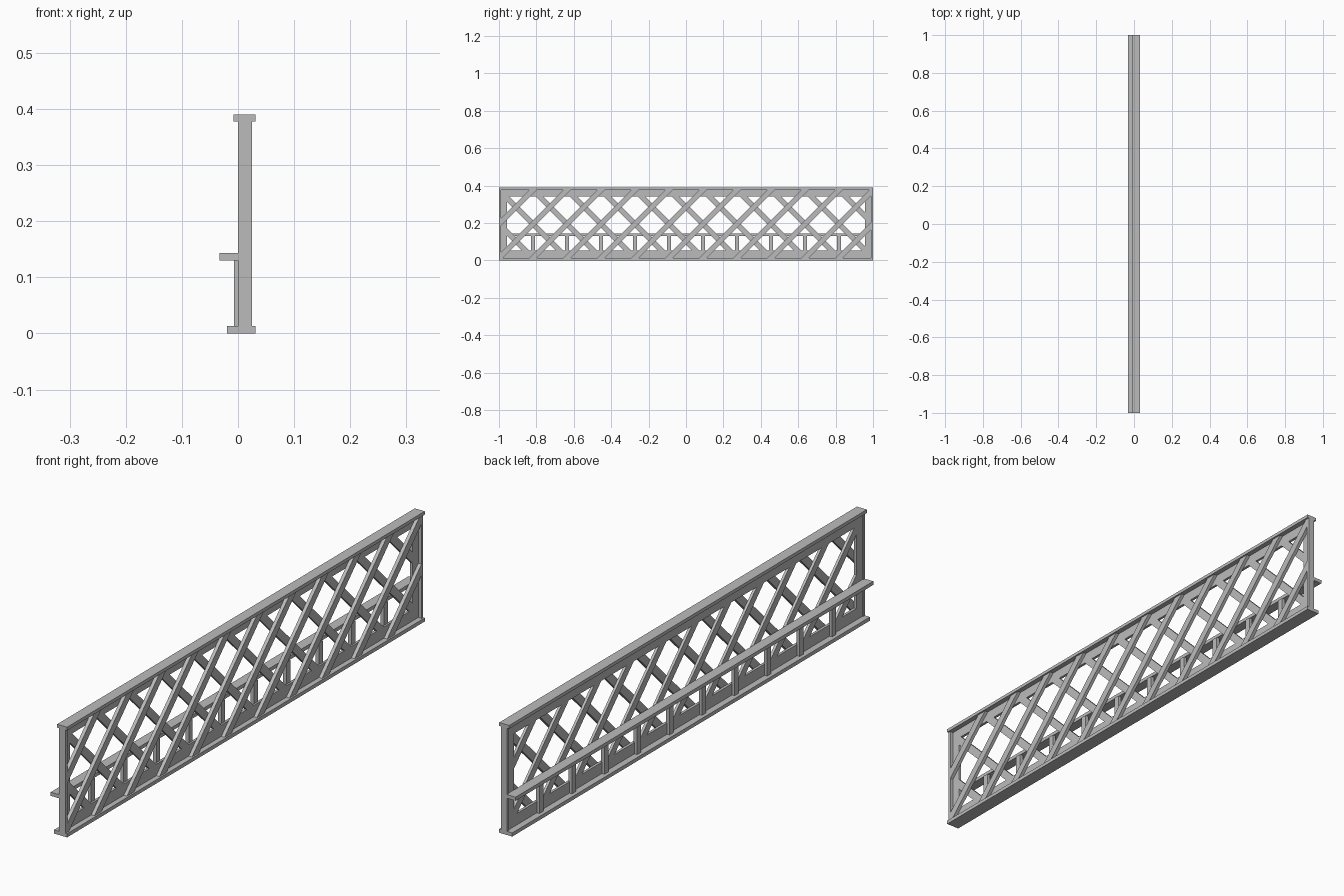
import bpy
import bmesh
from mathutils import Matrix, Vector

if "Cube" in bpy.data.objects:
    bpy.data.objects.remove(bpy.data.objects["Cube"], do_unlink=True)

grey = bpy.data.materials.new("plain grey")
grey.use_nodes = True
COLOUR = (0.5, 0.5, 0.5, 1)
grey.diffuse_color = COLOUR
grey.node_tree.nodes["Principled BSDF"].inputs["Base Color"].default_value = COLOUR

BAYS = 11
PITCH = 2 / BAYS
MID_Z = 0.195
BOTTOM, TOP = 0.013, 0.378          # inner faces of the flanges
SILL, HEAD, JAMB = 0.053, 0.342, 0.957   # window in the frame
BACK, MIDDLE, FACE = 0.003, 0.0125, 0.025


def finish(name, bm):
    bmesh.ops.recalc_face_normals(bm, faces=bm.faces)
    mesh = bpy.data.meshes.new(name)
    bm.to_mesh(mesh)
    bm.free()
    mesh.materials.append(grey)
    obj = bpy.data.objects.new(name, mesh)
    bpy.context.collection.objects.link(obj)


def add_box(bm, x, y, z):
    centre = Vector([(a + b) / 2 for a, b in (x, y, z)])
    size = [b - a for a, b in (x, y, z)]
    matrix = Matrix.Translation(centre) @ Matrix.Diagonal((*size, 1))
    return bmesh.ops.create_cube(bm, size=1, matrix=matrix)["verts"]


def box(name, x, y, z):
    bm = bmesh.new()
    add_box(bm, x, y, z)
    finish(name, bm)


def lattice(name, x, slope, y_limit, z_low, z_high, width=0.028):
    """Parallel diagonal bars trimmed to a rectangle."""
    bm = bmesh.new()
    for k in range(BAYS + 1):
        verts = add_box(bm, x, (-0.4, 0.4), (-width / 2, width / 2))
        place = Matrix.Translation((0, -1 + k * PITCH, MID_Z))
        turn = Matrix.Rotation(slope * 0.7854, 4, "X")
        bmesh.ops.transform(bm, matrix=place @ turn, verts=verts)
    planes = [((0, y_limit, 0), (0, 1, 0)), ((0, -y_limit, 0), (0, -1, 0)),
              ((0, 0, z_high), (0, 0, 1)), ((0, 0, z_low), (0, 0, -1))]
    for point, normal in planes:
        geom = bm.verts[:] + bm.edges[:] + bm.faces[:]
        bmesh.ops.bisect_plane(bm, geom=geom, plane_co=point, plane_no=normal,
                               clear_outer=True)
        rim = [e for e in bm.edges if e.is_boundary]
        if rim:
            bmesh.ops.holes_fill(bm, edges=rim, sides=0)
    finish(name, bm)


# Flanges along the top and bottom
box("top_flange", (-0.008, 0.031), (-1, 1), (TOP, 0.39))
box("bottom_flange", (-0.02, 0.031), (-1, 1), (0, BOTTOM))

# Flat frame behind the lattice
box("lower_frame_band", (BACK, MIDDLE), (-0.99, 0.99), (BOTTOM, SILL))
box("upper_frame_band", (BACK, MIDDLE), (-0.99, 0.99), (HEAD, TOP))
for side, name in ((-1, "front"), (1, "rear")):
    inner, edge, outer = side * JAMB, side * 0.99, side
    box(name + "_frame_jamb", (BACK, MIDDLE), sorted((inner, edge)), (SILL, HEAD))
    box(name + "_end_plate", (0, FACE), sorted((edge, outer)), (BOTTOM, TOP))

# Two layers of crossing bars
lattice("outer_lattice", (MIDDLE, FACE), 1, 0.99, BOTTOM, TOP)
lattice("inner_lattice", (BACK, MIDDLE), -1, JAMB, SILL, HEAD)

# Side ledge and its short posts
box("ledge", (-0.033, BACK), (-1, 1), (0.13, 0.143))
bm = bmesh.new()
for k in range(1, BAYS):
    y = -1 + k * PITCH
    add_box(bm, (-0.007, 0.006), (y - 0.011, y + 0.011), (BOTTOM, 0.13))
finish("ledge_posts", bm)
